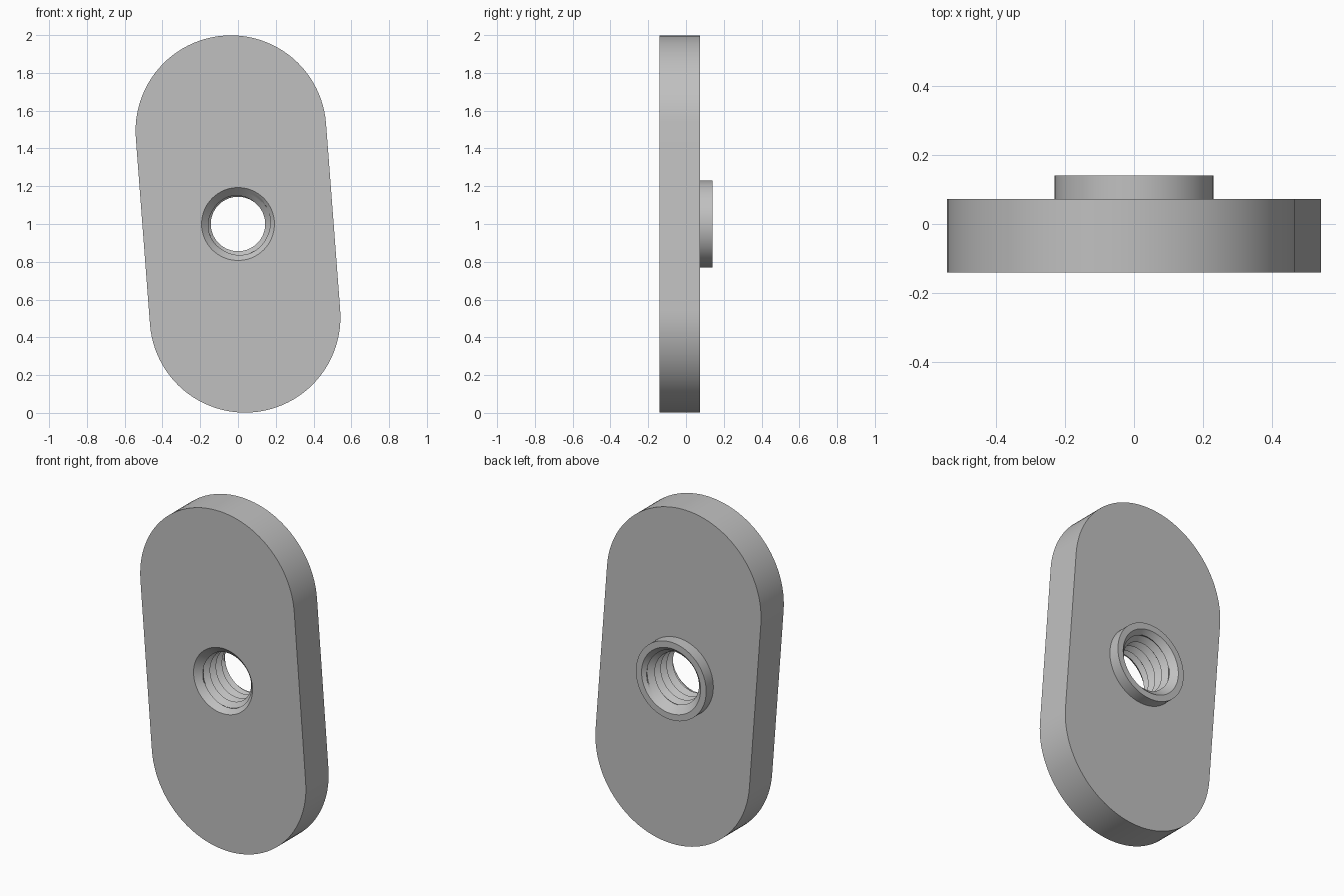
import bpy, bmesh, math
from math import sin, cos, pi

cube = bpy.data.objects.get("Cube")
if cube:
    bpy.data.objects.remove(cube)

FRONT, BACK, BOSS_END = -0.14, 0.073, 0.14
END_R, HALF_SPAN, TILT = 0.505, 0.495, 0.0757
BOSS_R, RIM_R, MAJOR, MINOR, PITCH = 0.23, 0.193, 0.175, 0.144, 0.056
HALF = 49
N = 2 * HALF

bm = bmesh.new()


def loop_circle(r, y):
    pts = [2 * pi * (j + 0.5) / N + TILT for j in range(N)]
    return [bm.verts.new((r * cos(a), y, 1 + r * sin(a))) for a in pts]


def loop_slot(y):
    """Round-ended slot outline, tilted about the bore axis."""
    verts = []
    for side in (1, -1):
        for i in range(HALF):
            a = pi * i / (HALF - 1) + (0 if side > 0 else pi)
            u, v = END_R * cos(a), END_R * sin(a) + side * HALF_SPAN
            x = u * cos(TILT) - v * sin(TILT)
            z = u * sin(TILT) + v * cos(TILT)
            verts.append(bm.verts.new((x, y, 1 + z)))
    return verts


def bridge(a, b):
    for j in range(N):
        k = (j + 1) % N
        bm.faces.new((a[j], a[k], b[k], b[j]))


def bore_radius(y, phase):
    """Triangular thread, opened by a countersink at both ends."""
    t = ((y - FRONT) / PITCH + phase) % 1
    thread = MINOR + (MAJOR - MINOR) * (1 - abs(2 * t - 1))
    return max(thread, RIM_R - (y - FRONT), RIM_R - (BOSS_END - y))


# Plate faces, edge and rear boss
loops = [loop_circle(RIM_R, FRONT), loop_slot(FRONT), loop_slot(BACK),
         loop_circle(BOSS_R, BACK), loop_circle(BOSS_R, BOSS_END),
         loop_circle(RIM_R, BOSS_END)]
for a, b in zip(loops, loops[1:]):
    bridge(a, b)

# Threaded bore: rows follow the helix, clamped at both mouths
SUB = 8
rows = SUB * (int((BOSS_END - FRONT) / PITCH) + 4)
columns = []
for j in range(N):
    phase = j / N
    a = 2 * pi * (j + 0.5) / N + TILT
    column = []
    for k in range(rows):
        y = FRONT + PITCH * (k / SUB - 1 - phase)
        y = min(max(y, FRONT), BOSS_END)
        r = bore_radius(y, phase)
        column.append(bm.verts.new((r * cos(a), y, 1 + r * sin(a))))
    columns.append(column)
for j in range(N):
    shift = SUB if j == N - 1 else 0
    near, far = columns[j], columns[(j + 1) % N]
    for k in range(rows - 1):
        lo, hi = max(k - shift, 0), max(k + 1 - shift, 0)
        quad = [near[k], near[k + 1], far[hi]]
        if lo != hi:
            quad.append(far[lo])
        bm.faces.new(quad)

bmesh.ops.remove_doubles(bm, verts=bm.verts, dist=0.00005)
bmesh.ops.recalc_face_normals(bm, faces=bm.faces)

mesh = bpy.data.meshes.new("threaded_plate")
bm.to_mesh(mesh)
bm.free()
plate = bpy.data.objects.new("threaded_plate", mesh)
bpy.context.collection.objects.link(plate)

# Plain grey metal
grey = bpy.data.materials.new("plain_grey")
grey.use_nodes = True
colour = (0.53, 0.53, 0.53, 1)
grey.diffuse_color = colour
grey.node_tree.nodes["Principled BSDF"].inputs["Base Color"].default_value = colour
mesh.materials.append(grey)

bpy.ops.object.select_all(action='DESELECT')
plate.select_set(True)
bpy.context.view_layer.objects.active = plate
bpy.ops.object.shade_smooth_by_angle(angle=math.radians(25))
